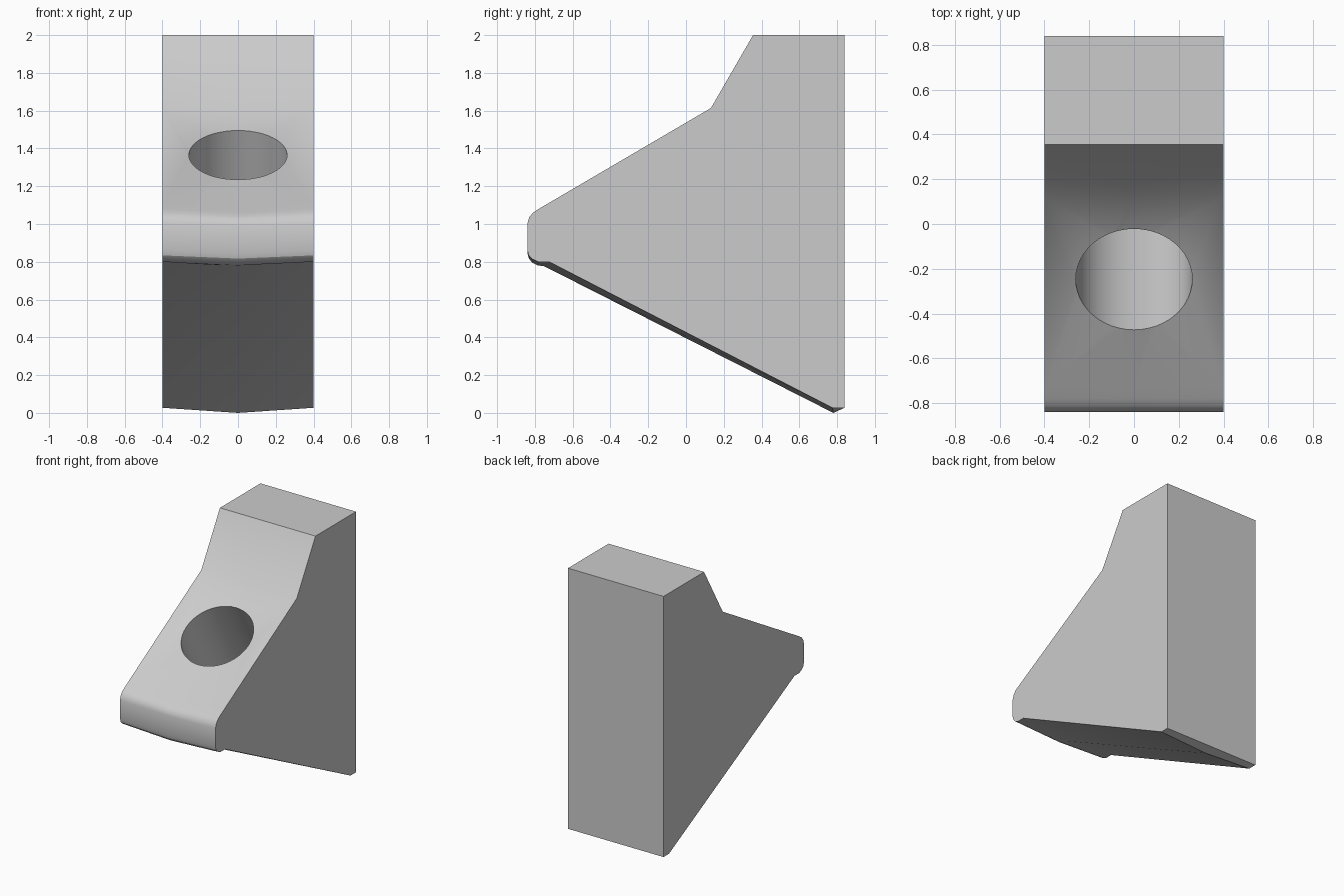
import bpy, bmesh, math
from mathutils import Vector

if "Cube" in bpy.data.objects:
    bpy.data.objects.remove(bpy.data.objects["Cube"])

# Side outline (y, z); third and fourth values are the outline at the middle (x = 0)
profile = [
    (0.84, 2.0, 0.84, 2.0), (0.355, 2.0, 0.355, 2.0),
    (0.132, 1.614, 0.132, 1.614),
    (-0.73, 1.109, -0.735, 1.08),
    (-0.78, 1.08, -0.78, 1.056), (-0.81, 1.06, -0.81, 1.038),
    (-0.83, 1.036, -0.83, 1.018), (-0.84, 1.00, -0.84, 0.99),
    (-0.84, 0.862, -0.84, 0.845), (-0.832, 0.834, -0.832, 0.817),
    (-0.815, 0.815, -0.812, 0.794), (-0.783, 0.80, -0.785, 0.781),
    (-0.725, 0.80, -0.75, 0.776),
    (0.775, 0.027, 0.78, 0.0), (0.84, 0.027, 0.84, 0.027),
]
HALF, N, R, DEPTH = 0.4, 48, 0.26, 0.9
SLOPE = 2  # outline segment that carries the hole

bm = bmesh.new()
left = [bm.verts.new((-HALF, p[0], p[1])) for p in profile]
mid = [bm.verts.new((0, p[2], p[3])) for p in profile]
right = [bm.verts.new((HALF, p[0], p[1])) for p in profile]

# Flat sides and the bands that wrap around the outline
bm.faces.new(left)
bm.faces.new(right[::-1])
for i in range(len(profile)):
    j = (i + 1) % len(profile)
    if i != SLOPE:
        for a, b in ((left, mid), (mid, right)):
            bm.faces.new((a[i], a[j], b[j], b[i]))

# Blind round hole, square to the slope
center = Vector((0, -0.247, 1.365))
up = Vector((0, math.cos(math.radians(30)), 0.5))
inward = Vector((0, 0.5, -up.y))
side = Vector((1, 0, 0))


def ring(c):
    return [bm.verts.new(c + R * (side * math.cos(t) + up * math.sin(t)))
            for t in (2 * math.pi * k / N for k in range(N))]


rim, floor = ring(center), ring(center + inward * DEPTH)
for k in range(N):
    m = (k + 1) % N
    bm.faces.new((rim[k], rim[m], floor[m], floor[k]))
bm.faces.new(floor)

# Slightly dished slope face, fanned from its border to the hole rim
s, e = SLOPE, SLOPE + 1
border = [right[s], mid[s], left[s], left[e], mid[e], right[e]]


def direction(v):
    d = v.co - center
    return Vector((d.dot(side), d.dot(up))).normalized()


def owner(k):
    d = direction(rim[k % N])
    return max(range(6), key=lambda i: d.dot(direction(border[i])))


for k in range(N):
    a, b = owner(k), owner(k + 1)
    bm.faces.new((rim[k], border[a], rim[(k + 1) % N]))
    if a != b:
        bm.faces.new((border[a], border[b], rim[(k + 1) % N]))

bmesh.ops.recalc_face_normals(bm, faces=bm.faces[:])
mesh = bpy.data.meshes.new("wedge_bracket")
bm.to_mesh(mesh)
bm.free()
bracket = bpy.data.objects.new("wedge_bracket", mesh)
bpy.context.collection.objects.link(bracket)
bpy.context.view_layer.objects.active = bracket
bracket.select_set(True)
bpy.ops.object.shade_smooth_by_angle(angle=math.radians(25))
